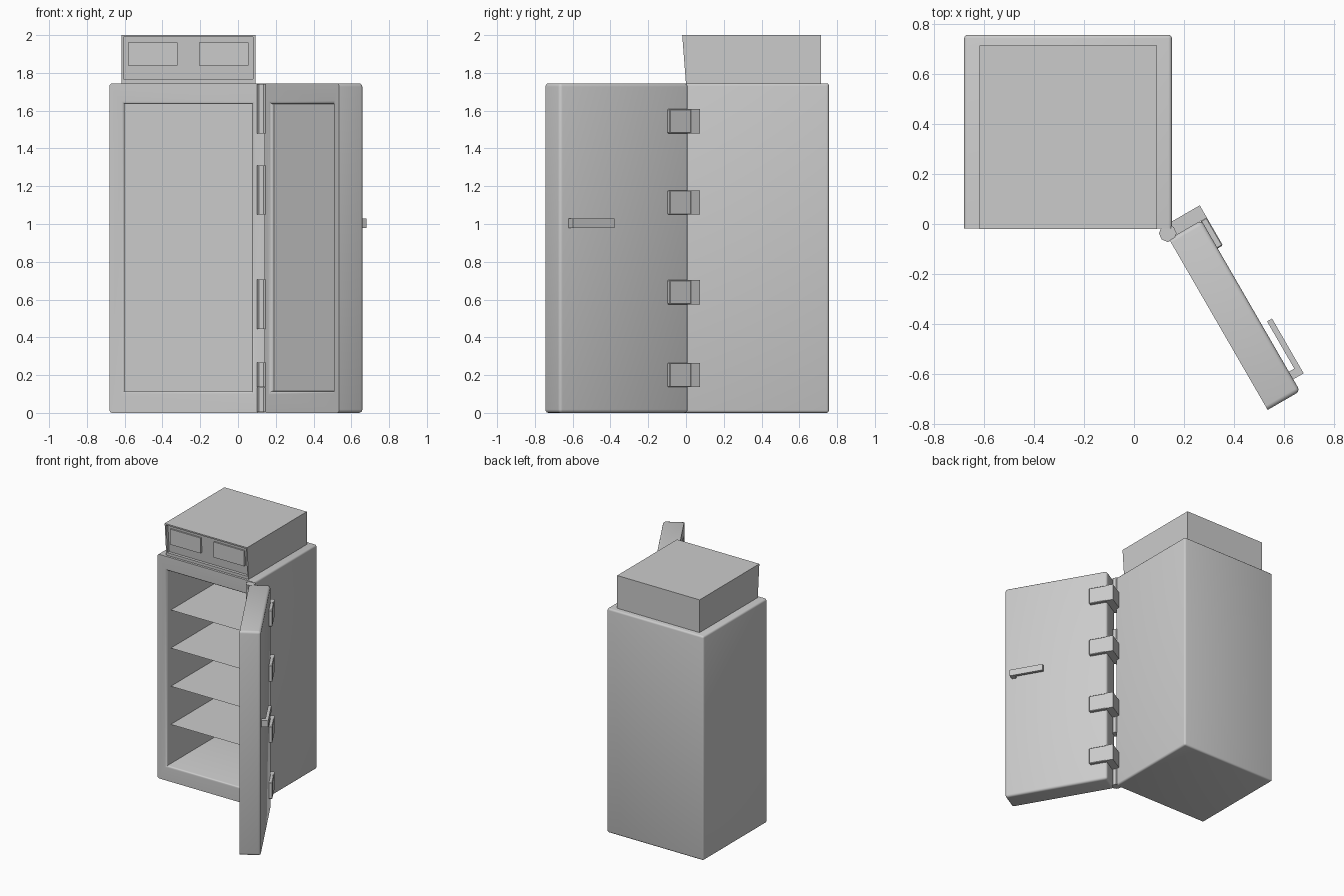
import bpy
import bmesh
from math import radians
from mathutils import Matrix, Vector

old = bpy.data.objects.get("Cube")
if old:
    bpy.data.objects.remove(old, do_unlink=True)

grey = bpy.data.materials.new("plain grey")
grey.use_nodes = True
grey.diffuse_color = (0.6, 0.6, 0.6, 1)
grey.node_tree.nodes["Principled BSDF"].inputs["Base Color"].default_value = grey.diffuse_color

# Door frame: x runs along the door, y through it, turned about the hinge
DOOR = Matrix.Translation((0.14, -0.06, 0)) @ Matrix.Rotation(radians(-60), 4, "Z")
WORLD = Matrix.Identity(4)


def finish(bm, name, matrix=WORLD, smooth=False):
    bmesh.ops.recalc_face_normals(bm, faces=bm.faces)
    mesh = bpy.data.meshes.new(name)
    bm.to_mesh(mesh)
    bm.free()
    mesh.materials.append(grey)
    obj = bpy.data.objects.new(name, mesh)
    bpy.context.collection.objects.link(obj)
    obj.matrix_world = matrix
    if smooth:
        bpy.ops.object.select_all(action="DESELECT")
        obj.select_set(True)
        bpy.context.view_layer.objects.active = obj
        bpy.ops.object.shade_smooth_by_angle(angle=radians(35))
    return obj


def box_mesh(lo, hi):
    lo, hi = Vector(lo), Vector(hi)
    bm = bmesh.new()
    bmesh.ops.create_cube(bm, size=1)
    for v in bm.verts:
        v.co = Vector([lo[i] if v.co[i] < 0 else hi[i] for i in range(3)])
    return bm


def box(name, lo, hi, matrix=WORLD, bevel=0):
    bm = box_mesh(lo, hi)
    if bevel:
        bmesh.ops.bevel(bm, geom=bm.edges[:], offset=bevel, segments=1, affect="EDGES")
    return finish(bm, name, matrix)


def front_face(bm):
    return min(bm.faces, key=lambda f: f.normal.y)


def hollow_box(name, lo, hi, hole_lo, hole_hi, depth, matrix, bevel):
    """Box with an opening in its front; rear edges and opening rim are rounded."""
    bm = box_mesh(lo, hi)
    bm.normal_update()
    face = front_face(bm)
    bmesh.ops.inset_region(bm, faces=[face], thickness=0.02)
    mid = face.calc_center_median()
    for v in face.verts:
        v.co.x = hole_lo[0] if v.co.x < mid.x else hole_hi[0]
        v.co.z = hole_lo[1] if v.co.z < mid.z else hole_hi[1]
    rim = list(face.edges)
    new = bmesh.ops.extrude_discrete_faces(bm, faces=[face])["faces"][0]
    bmesh.ops.translate(bm, verts=new.verts, vec=(0, depth, 0))
    bm.edges.ensure_lookup_table()

    def at_side(e):
        on_hull = all(v.co.x in (lo_x, hi_x) and v.co.z in (lo_z, hi_z) for v in e.verts)
        return on_hull and any(abs(v.co.y - hi[1]) < 1e-5 for v in e.verts)

    xs, zs = [v.co.x for v in bm.verts], [v.co.z for v in bm.verts]
    lo_x, hi_x, lo_z, hi_z = min(xs), max(xs), min(zs), max(zs)
    inner = [e for e in bm.edges
             if all(abs(v.co.y - lo[1]) < 1e-5 and lo_x < v.co.x < hi_x for v in e.verts)]
    edges = [e for e in bm.edges if at_side(e)] + inner
    bmesh.ops.bevel(bm, geom=edges, offset=bevel, segments=3, profile=0.5, affect="EDGES")
    return finish(bm, name, matrix, smooth=True)


# Cabinet and its door
hollow_box("cabinet", (-0.68, -0.018, 0), (0.152, 0.757, 1.745),
           (-0.6, 0.115), (0.075, 1.635), 0.69, WORLD, 0.014)
hollow_box("door", (0, 0, 0), (0.79, 0.15, 1.745),
           (0.06, 0.115), (0.725, 1.635), 0.025, DOOR, 0.018)

# Thin shelves
for i in range(4):
    bm = bmesh.new()
    bmesh.ops.create_grid(bm, x_segments=1, y_segments=1, size=0.5)
    bmesh.ops.scale(bm, verts=bm.verts, vec=(0.675, 0.642, 1))
    bmesh.ops.translate(bm, verts=bm.verts, vec=(-0.2625, 0.351, 0.42 + 0.297 * i))
    finish(bm, f"shelf_{i + 1}")

# Top unit: sloping front with a shallow recess
bm = box_mesh((-0.618, -0.02, 1.74), (0.092, 0.715, 2.0))
for v in bm.verts:
    if v.co.y < 0 and v.co.z < 1.9:
        v.co.y = 0
bm.normal_update()
face = front_face(bm)
bmesh.ops.inset_region(bm, faces=[face], thickness=0.016)
for v in face.verts:
    if v.co.z < 1.9:
        v.co.z += 0.016
sunk = bmesh.ops.extrude_discrete_faces(bm, faces=[face])["faces"][0]
bmesh.ops.translate(bm, verts=sunk.verts, vec=(0, 0.022, 0))
finish(bm, "top_unit")

# Two raised panels in the recess
for side, x in (("right", -0.582), ("left", -0.206)):
    box(f"top_panel_{side}", (x, -0.006, 1.84), (x + 0.262, 0.03, 1.96))

# Hinges: a fixed knuckle, a moving knuckle and a bracket around the door edge
for i, (plate_z, fixed_z) in enumerate(
        ((0.137, 0.005), (0.575, 0.443), (1.05, 1.18), (1.48, 1.61))):
    for part, z in (("door", plate_z), ("cabinet", fixed_z)):
        bm = bmesh.new()
        bmesh.ops.create_cone(bm, cap_ends=True, segments=8, radius1=0.035, radius2=0.035,
                              depth=0.13, matrix=Matrix.Translation((0.135, -0.037, z + 0.065)))
        finish(bm, f"hinge_knuckle_{part}_{i + 1}")
    box(f"hinge_edge_{i + 1}", (-0.055, 0.02, plate_z), (0.002, 0.174, plate_z + 0.128), DOOR)
    box(f"hinge_plate_{i + 1}", (0, 0.145, plate_z), (0.13, 0.174, plate_z + 0.128), DOOR, 0.004)

# Handle
box("handle_bar", (0.482, 0.175, 0.98), (0.735, 0.198, 1.03), DOOR)
box("handle_foot", (0.7, 0.145, 0.98), (0.735, 0.177, 1.03), DOOR)
